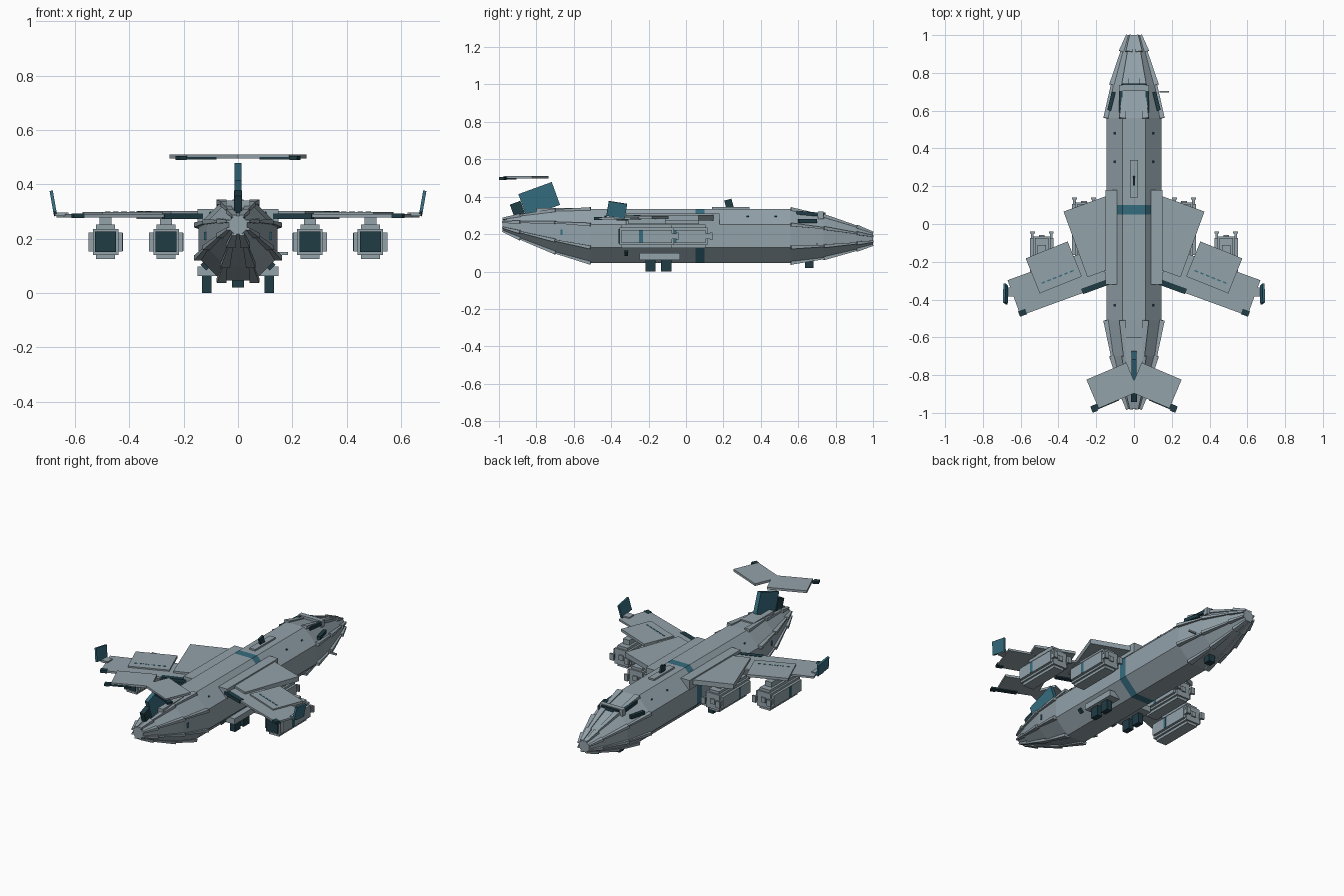
import bpy, bmesh, math
from mathutils import Vector, Matrix, Euler

cube = bpy.data.objects.get("Cube")
if cube:
    bpy.data.objects.remove(cube, do_unlink=True)


def material(name, red, green, blue):
    mat = bpy.data.materials.new(name)
    mat.use_nodes = True
    colour = (red, green, blue, 1)
    mat.diffuse_color = colour
    mat.node_tree.nodes["Principled BSDF"].inputs["Base Color"].default_value = colour
    return mat


GREY = material("hull grey", .29, .36, .4)
TEAL = material("teal trim", .036, .15, .21)
DARK = material("dark teal", .014, .045, .06)


def finish(name, bm, *materials):
    bmesh.ops.recalc_face_normals(bm, faces=bm.faces)
    mesh = bpy.data.meshes.new(name)
    bm.to_mesh(mesh)
    bm.free()
    for mat in materials:
        mesh.materials.append(mat)
    bpy.context.collection.objects.link(bpy.data.objects.new(name, mesh))


def block(name, mat, centre, size, pitch=0, lean=0, sweep=0):
    """Box with a centre, a size and turns in degrees about x, y and z."""
    turn = Euler([math.radians(angle) for angle in (pitch, lean, sweep)])
    bm = bmesh.new()
    bmesh.ops.create_cube(bm, size=1, matrix=Matrix.LocRotScale(Vector(centre), turn, Vector(size)))
    finish(name, bm, mat)


def pair(name, mat, centre, size, pitch=0, lean=0, sweep=0):
    """Box on the left and its mirror image on the right."""
    x, y, z = centre
    block("left_" + name, mat, (x, y, z), size, pitch, lean, sweep)
    block("right_" + name, mat, (-x, y, z), size, pitch, -lean, -sweep)


def octagon(y, middle, scale):
    """Hull cross-section, with a narrow roof and floor and tall sides."""
    half_width, half_height = .145 * scale, .145 * scale
    roof, shoulder = .42 * half_width, .42 * half_height
    quarter = [(roof, half_height), (half_width, shoulder)]
    right = quarter + [(x, -z) for x, z in reversed(quarter)]
    outline = right + [(-x, z) for x, z in reversed(right)]
    return [Vector((x, y, middle + z)) for x, z in outline]


def end_rings(start, end, tip_middle):
    """Sections that shrink in a curve from the hull to a blunt tip."""
    rings = []
    for t in (0, .4, .8, 1):
        middle = .19 + (tip_middle - .19) * t
        rings.append(octagon(start + (end - start) * t, middle, 1 - .77 * t ** 1.4))
    return rings


def loft(name, rings, mat):
    bm = bmesh.new()
    loops = [[bm.verts.new(point) for point in ring] for ring in rings]
    for a, b in zip(loops, loops[1:]):
        for i in range(len(a)):
            bm.faces.new((a[i - 1], a[i], b[i], b[i - 1]))
    bm.faces.new(loops[0])
    bm.faces.new(loops[-1])
    finish(name, bm, mat)


# Hull with a painted band around it
tail = end_rings(-.51, -.98, .25)
nose = end_rings(.56, 1, .175)
band = [octagon(y, .19, 1) for y in (.05, .1)]
loft("rear_fuselage", tail[::-1] + band[:1], GREY)
loft("fuselage_band", band, TEAL)
loft("front_fuselage", band[1:] + nose, GREY)


# Layered plates along the hull corners of both ends
def corner_plate(name, a, b):
    along = b - a
    turn = along.to_track_quat("Y", "Z")
    size = Vector((.035, along.length, .018))
    bm = bmesh.new()
    bmesh.ops.create_cube(bm, size=1, matrix=Matrix.LocRotScale((a + b) / 2, turn, size))
    far = [v for v in bm.verts if (v.co - b).length < (v.co - a).length]
    for v in far:
        v.co = b + (v.co - b) / 2
    finish(name, bm, GREY)


for end_name, rings in (("tail", tail), ("nose", nose)):
    for near, far in zip(rings, rings[1:]):
        for a, b in zip(near, far):
            corner_plate(end_name + "_plate", a, b)

# Spine
block("antenna_base", GREY, (0, .24, .34), (.04, .2, .01))
block("antenna", DARK, (0, .23, .36), (.012, .04, .05), pitch=15)
block("tail_cone", DARK, (0, -.94, .26), (.05, .07, .04))
block("fin_root", GREY, (0, -.7, .32), (.09, .2, .04))
block("fin", TEAL, (0, -.785, .385), (.024, .19, .13), pitch=20)
block("rudder", DARK, (0, -.9, .33), (.03, .06, .08), pitch=20)

# Cockpit
block("windscreen_frame", GREY, (0, .72, .3), (.16, .03, .04))
block("windscreen", DARK, (0, .74, .3), (.12, .01, .03))
pair("side_window", DARK, (.12, .65, .27), (.02, .1, .02), sweep=14)
pair("upper_window", DARK, (.07, .65, .31), (.02, .12, .02), pitch=-5)
block("probe", GREY, (.16, .7, .145), (.05, .01, .01))

# Wings in stepped, swept panels
pair("wing_inner", GREY, (.15, -.05, .287), (.34, .37, .03), sweep=-20)
pair("wing_middle", GREY, (.425, -.23, .29), (.24, .2, .016), sweep=-22)
pair("wing_outer", GREY, (.4, -.306, .284), (.5, .2, .012), sweep=-20)
pair("wing_root", GREY, (.12, -.07, .28), (.06, .5, .06))
pair("flap", DARK, (.2, -.33, .282), (.16, .03, .02), sweep=-20)
pair("aileron_tip", DARK, (.59, -.47, .284), (.04, .03, .016), sweep=-20)
pair("winglet_mount", GREY, (.65, -.36, .29), (.05, .05, .014))
pair("winglet", TEAL, (.68, -.37, .33), (.012, .1, .08), pitch=-9, lean=10)
for i in range(6):
    step = .03 * i
    pair("wing_mark", TEAL, (.33 + step, -.25 - step * .4, .298), (.02, .007, .004), sweep=-22)

# Tailplane
pair("tailplane", GREY, (.114, -.855, .503), (.23, .165, .014), sweep=-23)
pair("elevator", DARK, (.155, -.95, .496), (.15, .03, .01), sweep=-23)
pair("elevator_tip", DARK, (.21, -.98, .497), (.03, .03, .014), sweep=-23)


# Engines as crossed boxes with dark exhausts
def engine(name, x, y):
    def part(label, mat, dx, dy, dz, size):
        pair(name + label, mat, (x + dx, y + dy, .188 + dz), size)

    part("_core", GREY, 0, 0, 0, (.094, .29, .095))
    part("_sides", GREY, 0, 0, 0, (.124, .27, .07))
    part("_keel", GREY, 0, 0, 0, (.07, .27, .127))
    part("_pylon", GREY, 0, 0, .08, (.044, .2, .03))
    part("_exhaust", DARK, 0, -.147, 0, (.076, .01, .076))
    part("_band", TEAL, 0, -.03, 0, (.127, .02, .066))
    part("_intake_hub", GREY, 0, .147, 0, (.03, .01, .03))
    for dx in (-.05, .05):
        part("_prong", GREY, dx, .14, 0, (.014, .05, .03))
        part("_prong_cap", GREY, dx, .165, 0, (.026, .012, .04))


engine("inner_engine", .265, -.03)
engine("outer_engine", .488, -.21)

# Landing gear
block("nose_wheel", DARK, (0, .66, .05), (.044, .045, .06))
pair("gear_sponson", GREY, (.115, -.14, .08), (.07, .215, .036))
for y in (-.19, -.105):
    pair("main_wheel", DARK, (.115, y, .035), (.034, .055, .07))

# Windows and vents on the hull sides
for y in (-.43, .33, .48):
    pair("cabin_window", DARK, (.1, y, .293), (.01, .012, .012), lean=45)
pair("belly_vent", DARK, (.12, -.32, .1), (.02, .02, .03), lean=45)
pair("tail_mark", TEAL, (.12, -.665, .21), (.01, .01, .03))
